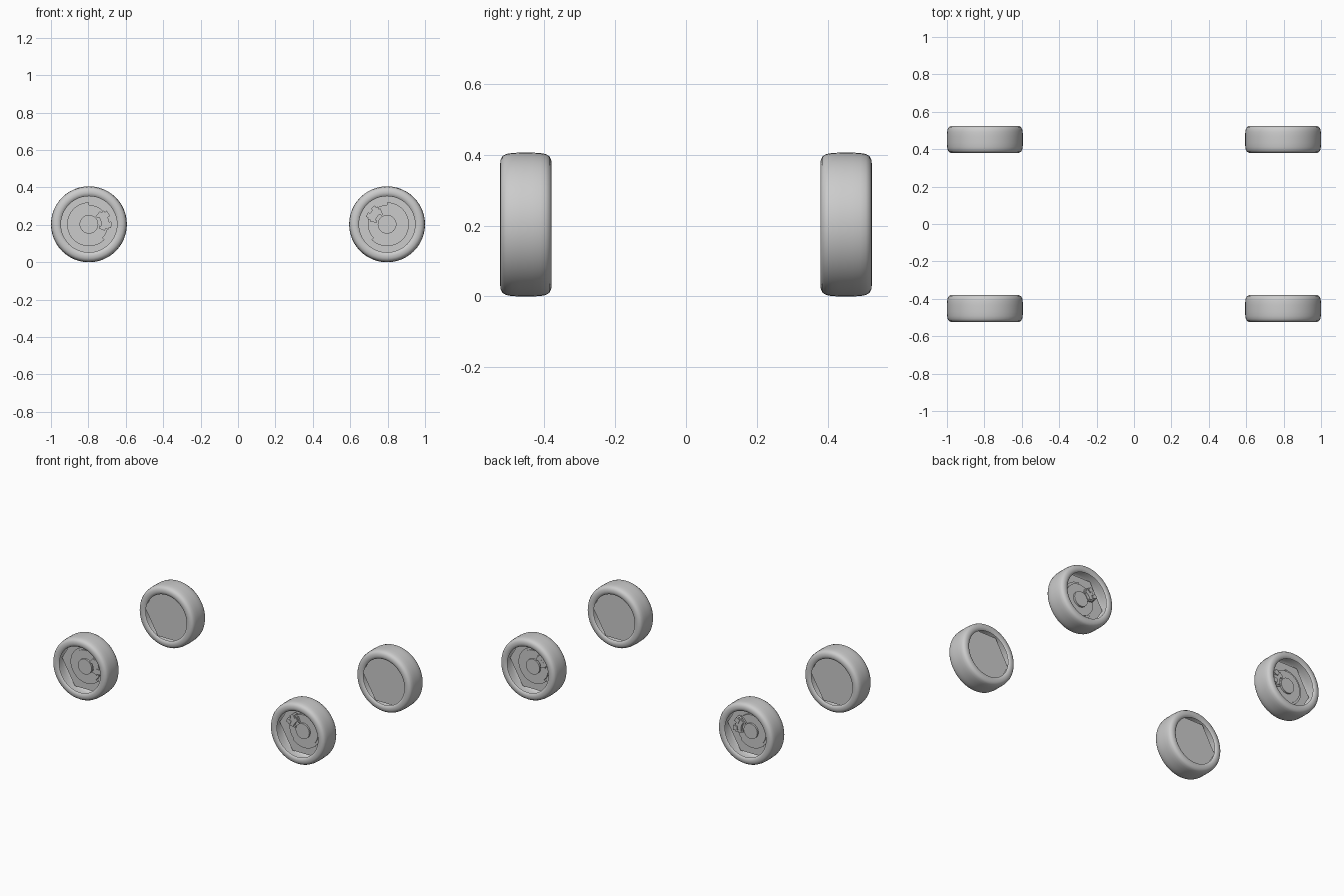
import bpy, bmesh, math
from mathutils import Vector

if "Cube" in bpy.data.objects:
    bpy.data.objects.remove(bpy.data.objects["Cube"])

R, CX, CY = 0.203, 0.797, 0.452


def finish(bm, name, loc, sign, recalc=True):
    # local y points out of the car; sign flips it per side
    for v in bm.verts:
        v.co.y *= sign
    if recalc:
        bmesh.ops.recalc_face_normals(bm, faces=bm.faces)
    me = bpy.data.meshes.new(name)
    bm.to_mesh(me)
    bm.free()
    ob = bpy.data.objects.new(name, me)
    ob.location = loc
    bpy.context.collection.objects.link(ob)
    bpy.ops.object.select_all(action='DESELECT')
    ob.select_set(True)
    bpy.context.view_layer.objects.active = ob
    bpy.ops.object.shade_smooth_by_angle(angle=math.radians(35))
    return ob


def lathe(profile, name, loc, sign, steps=48):
    # revolve (radius, y) points around the axle
    bm = bmesh.new()
    vs = [bm.verts.new((r, y, 0)) for r, y in profile]
    es = [bm.edges.new(p) for p in zip(vs, vs[1:])]
    bmesh.ops.spin(bm, geom=vs + es, cent=(0, 0, 0), axis=(0, 1, 0),
                   angle=2 * math.pi, steps=steps)
    bmesh.ops.remove_doubles(bm, verts=bm.verts, dist=1e-5)
    return finish(bm, name, loc, sign)


def sector(bm, r0, r1, a0, a1, y0, y1, n=8):
    # curved block between two radii, angles in degrees
    rings = []
    for i in range(n + 1):
        a = math.radians(a0 + (a1 - a0) * i / n)
        c, s = math.cos(a), math.sin(a)
        rings.append([bm.verts.new((r * c, y, r * s)) for r, y in
                      ((r0, y0), (r1, y0), (r1, y1), (r0, y1))])
    for p, q in zip(rings, rings[1:]):
        for k in range(4):
            m = (k + 1) % 4
            bm.faces.new((p[k], p[m], q[m], q[k]))
    bm.faces.new(rings[0])
    bm.faces.new(rings[-1][::-1])


def wheel(sx, sy):
    loc = Vector((sx * CX, sy * CY, R))
    tag = ("left" if sx < 0 else "right") + ("_front" if sy < 0 else "_rear")

    # tyre shell with open centre
    half = [(0.150, 0.064), (0.157, 0.070), (0.168, 0.073), (0.182, 0.0715),
            (0.193, 0.066), (0.199, 0.056), (0.202, 0.040), (R, 0.018)]
    lathe(half + [(r, -y) for r, y in reversed(half)], "tyre_" + tag, loc, sy)

    # six-sided back plate
    bm = bmesh.new()
    vs = [bm.verts.new((0.188 * math.cos(k * math.pi / 3), -0.018,
                        0.188 * math.sin(k * math.pi / 3))) for k in range(6)]
    bm.faces.new(vs)
    finish(bm, "back_plate_" + tag, loc, sy)

    # brake disc and raised hub
    lathe([(0, -0.014), (0.103, -0.014), (0.103, 0.0), (0, 0.0)],
          "brake_disc_" + tag, loc, sy)
    lathe([(0, -0.002), (0.05, -0.002), (0.05, 0.012), (0, 0.012)],
          "hub_" + tag, loc, sy, 32)

    # partial shield around the disc
    a0, a1 = (90, 315) if sx < 0 else (-135, 90)
    bm = bmesh.new()
    sector(bm, 0.100, 0.117, a0, a1, -0.017, -0.006, 32)
    finish(bm, "shield_" + tag, loc, sy)

    # caliper: bridge, end lugs and two piston bumps
    mid, span = (14, 36) if sx < 0 else (142, 29)
    bm = bmesh.new()
    sector(bm, 0.066, 0.108, mid - span * .8, mid + span * .8, -0.012, 0.017)
    for d in (-1, 1):
        sector(bm, 0.056, 0.092, mid + d * span * .6, mid + d * span,
               -0.010, 0.012, 3)
        sector(bm, 0.090, 0.120, mid + d * span * .2, mid + d * span * .65,
               -0.012, 0.023, 4)
    finish(bm, "caliper_" + tag, loc, sy)


for sx in (-1, 1):
    for sy in (-1, 1):
        wheel(sx, sy)
